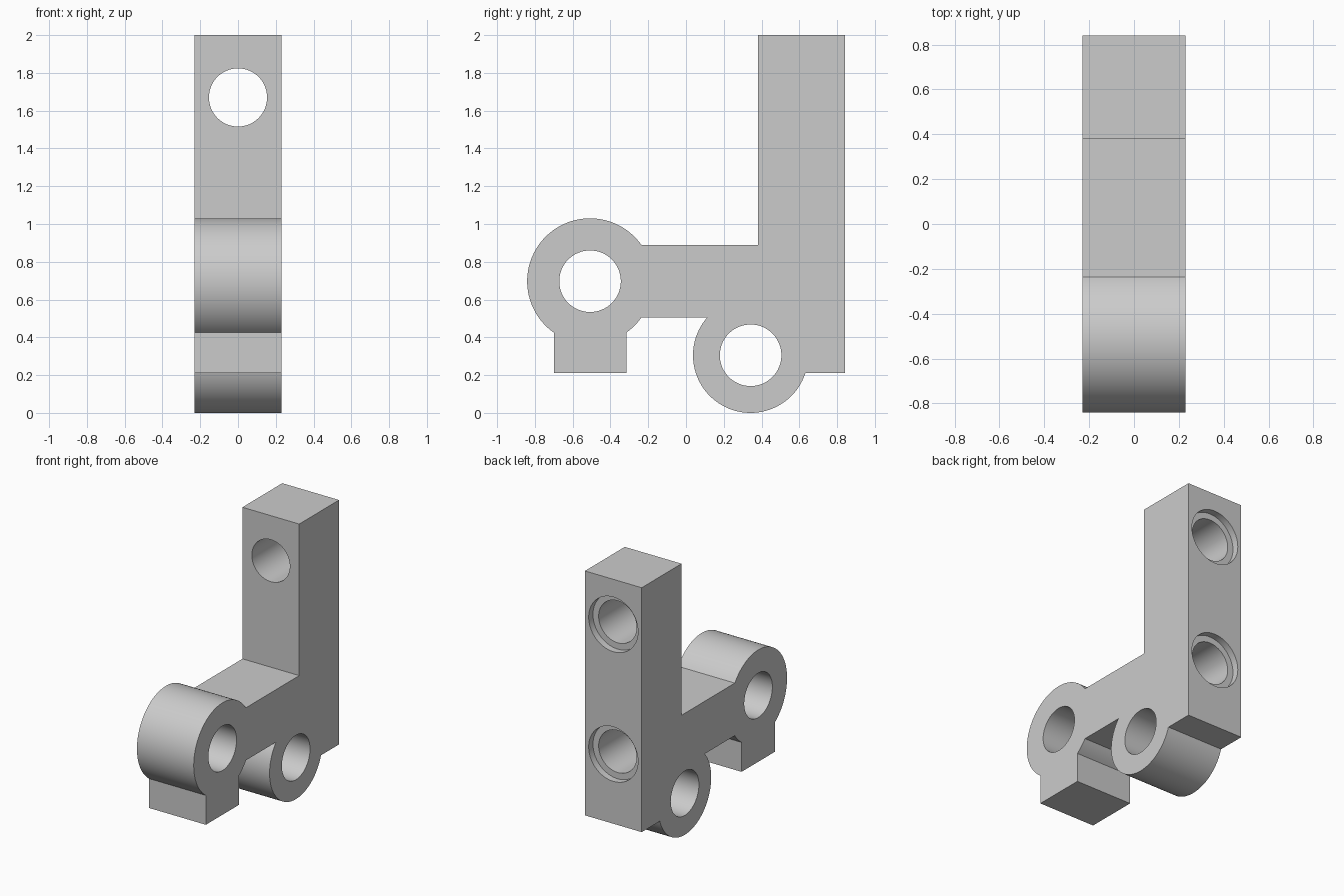
import bpy, bmesh
from math import atan2, cos, sin, tau, radians, sqrt
from mathutils import Matrix

if "Cube" in bpy.data.objects:
    bpy.data.objects.remove(bpy.data.objects["Cube"])

HALF = 0.23                       # half of the width along x
FRONT, R1 = (-0.508, 0.697), 0.333    # front ring centre (y, z) and radius
LOWER, R2 = (0.342, 0.305), 0.305     # lower ring centre and radius
BORE = 0.163
ARM_LOW, ARM_TOP = 0.505, 0.89
BASE = 0.21
COL_FRONT, COL_BACK = 0.38, 0.841
FOOT = (-0.70, -0.315)

grey = bpy.data.materials.new("plain grey")
grey.use_nodes = True
colour = (0.6, 0.6, 0.6, 1)
grey.diffuse_color = colour
grey.node_tree.nodes["Principled BSDF"].inputs["Base Color"].default_value = colour


def make_object(name, bm):
    bmesh.ops.recalc_face_normals(bm, faces=bm.faces)
    mesh = bpy.data.meshes.new(name)
    bm.to_mesh(mesh)
    bm.free()
    mesh.materials.append(grey)
    obj = bpy.data.objects.new(name, mesh)
    bpy.context.collection.objects.link(obj)
    return obj


def arc(centre, radius, start, end):
    """Counter-clockwise arc between two points lying on a circle."""
    a = atan2(start[1] - centre[1], start[0] - centre[0])
    b = atan2(end[1] - centre[1], end[0] - centre[0])
    sweep = (b - a) % tau
    n = max(2, round(sweep / tau * 96))
    return [(centre[0] + radius * cos(a + sweep * i / n),
             centre[1] + radius * sin(a + sweep * i / n)) for i in range(n + 1)]


def at_z(centre, radius, z, side):
    return centre[0] + side * sqrt(radius ** 2 - (z - centre[1]) ** 2), z


def at_y(centre, radius, y):
    return y, centre[1] - sqrt(radius ** 2 - (y - centre[0]) ** 2)


# Side outline: front ring, foot, arm, lower ring and upright column
outline = arc(FRONT, R1, at_z(FRONT, R1, ARM_TOP, 1), at_y(FRONT, R1, FOOT[0]))
outline += [(FOOT[0], BASE), (FOOT[1], BASE)]
outline += arc(FRONT, R1, at_y(FRONT, R1, FOOT[1]), at_z(FRONT, R1, ARM_LOW, 1))
outline += arc(LOWER, R2, at_z(LOWER, R2, ARM_LOW, -1), at_z(LOWER, R2, BASE, 1))
outline += [(COL_BACK, BASE), (COL_BACK, 2), (COL_FRONT, 2), (COL_FRONT, ARM_TOP)]

bm = bmesh.new()
side = bm.faces.new([bm.verts.new((-HALF, y, z)) for y, z in outline])
swept = bmesh.ops.extrude_face_region(bm, geom=[side])["geom"]
bmesh.ops.translate(bm, vec=(2 * HALF, 0, 0),
                    verts=[v for v in swept if isinstance(v, bmesh.types.BMVert)])
bracket = make_object("hinge_bracket", bm)


def drill(name, radius, length, centre, axis):
    """Subtract a round hole along x or y from the bracket."""
    bm = bmesh.new()
    turn = Matrix.Rotation(radians(90), 4, "Y" if axis == "x" else "X")
    bmesh.ops.create_cone(bm, cap_ends=True, segments=64, radius1=radius, radius2=radius,
                          depth=length, matrix=Matrix.Translation(centre) @ turn)
    cutter = make_object(name, bm)
    cutter.hide_render = True
    mod = bracket.modifiers.new(name, "BOOLEAN")
    mod.operation, mod.solver, mod.object = "DIFFERENCE", "EXACT", cutter
    bpy.context.view_layer.objects.active = bracket
    bpy.ops.object.modifier_apply(modifier=name)
    bpy.data.objects.remove(cutter)


# Pivot bores across the rings
for name, (y, z) in (("front_bore", FRONT), ("lower_bore", LOWER)):
    drill(name, BORE, 1, (0, y, z), "x")

# Screw holes from the back, each with a shallow counterbore
for name, z, reach in (("upper_screw", 1.67, 0.6), ("lower_screw", 0.72, 0.46)):
    drill(name + "_hole", 0.154, reach + 0.1, (0, COL_BACK + (0.1 - reach) / 2, z), "y")
    drill(name + "_counterbore", 0.2, 0.1, (0, COL_BACK, z), "y")

# Smooth the round walls, keep the edges sharp
bpy.ops.object.select_all(action="DESELECT")
bracket.select_set(True)
bpy.context.view_layer.objects.active = bracket
bpy.ops.object.shade_smooth_by_angle(angle=radians(30))
